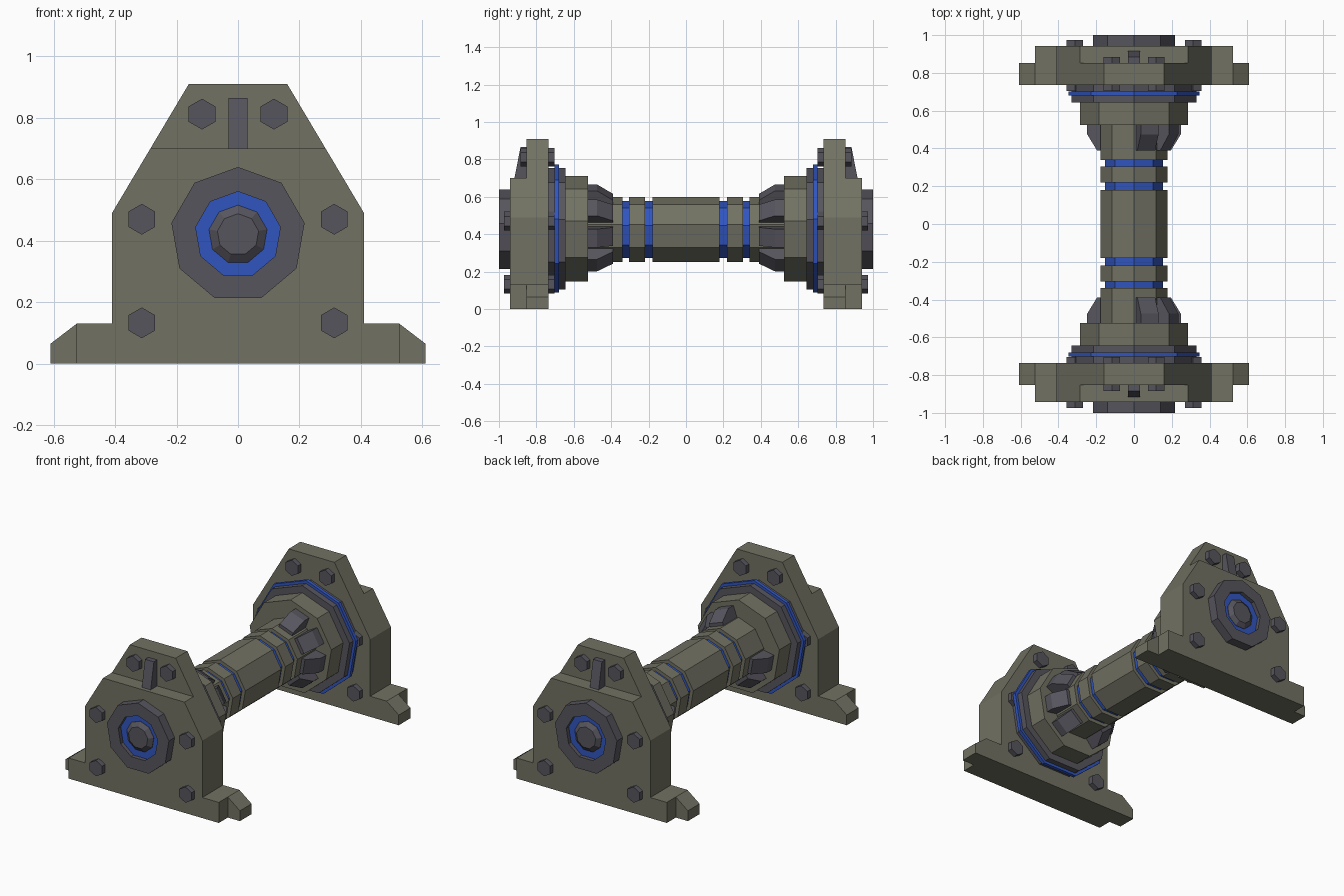
import bpy, bmesh
from math import radians, sin, cos
from mathutils import Matrix

if "Cube" in bpy.data.objects:
    bpy.data.objects.remove(bpy.data.objects["Cube"])

AXIS_Z = 0.42
SIDES = 9


def material(name, rgb):
    m = bpy.data.materials.new(name)
    m.diffuse_color = (*rgb, 1)
    m.use_nodes = True
    m.node_tree.nodes["Principled BSDF"].inputs["Base Color"].default_value = m.diffuse_color
    return m


OLIVE = material("olive_metal", (0.165, 0.165, 0.125))
DARK = material("dark_metal", (0.095, 0.09, 0.11))
BLUE = material("blue_band", (0.03, 0.09, 0.52))


def finish(name, bm, mat, mirror):
    """Turn a bmesh into a flat shaded object, mirrored on the chosen axes."""
    bmesh.ops.recalc_face_normals(bm, faces=bm.faces)
    mesh = bpy.data.meshes.new(name)
    bm.to_mesh(mesh)
    bm.free()
    mesh.materials.append(mat)
    ob = bpy.data.objects.new(name, mesh)
    bpy.context.collection.objects.link(ob)
    if mirror:
        mod = ob.modifiers.new("Mirror", 'MIRROR')
        mod.use_axis = tuple(a in mirror for a in "XYZ")
        mod.use_mirror_merge = False
    return ob


def turned(name, profile, mat, mirror="Y", closed=False):
    """Nine-sided turning about the y axis from (radius, y) points."""
    bm = bmesh.new()
    rings = []
    for r, y in profile:
        angles = [radians(90 + 360 * k / SIDES) for k in range(SIDES)]
        rings.append([bm.verts.new((r * cos(a), y, AXIS_Z + r * sin(a))) for a in angles])
    pairs = list(zip(rings, rings[1:]))
    if closed:
        pairs.append((rings[-1], rings[0]))
    else:
        bm.faces.new(rings[0])
        bm.faces.new(rings[-1])
    for a, b in pairs:
        for k in range(SIDES):
            n = (k + 1) % SIDES
            bm.faces.new((a[k], a[n], b[n], b[k]))
    return finish(name, bm, mat, mirror)


def prism(name, points, depth, mat, mirror="Y", matrix=None):
    """Extrude a 3D outline by the depth vector."""
    bm = bmesh.new()
    face = bm.faces.new([bm.verts.new(p) for p in points])
    new = bmesh.ops.extrude_face_region(bm, geom=[face], use_keep_orig=True)["geom"]
    bmesh.ops.translate(bm, vec=depth, verts=[v for v in new if isinstance(v, bmesh.types.BMVert)])
    if matrix:
        bmesh.ops.transform(bm, matrix=matrix, verts=bm.verts)
    return finish(name, bm, mat, mirror)


# Central shaft with four blue grooves
turned("shaft_middle", [(0.18, -0.18), (0.18, 0.18)], OLIVE, mirror="")
turned("groove_band_inner", [(0.157, 0.17), (0.157, 0.23)], BLUE)
turned("shaft_ring", [(0.18, 0.22), (0.18, 0.305)], OLIVE)
turned("groove_band_outer", [(0.157, 0.295), (0.157, 0.35)], BLUE)
turned("shaft_end", [(0.18, 0.34), (0.18, 0.54)], OLIVE)

# Stepped flange between shaft and bracket
turned("collar", [(0.29, 0.525), (0.29, 0.645)], OLIVE)
turned("flange", [(0.335, 0.643), (0.335, 0.74)], DARK)
turned("flange_band", [(0.353, 0.68), (0.353, 0.702)], BLUE)

# Tapered lugs seated on the flats of the shaft
for i, angle in enumerate((70, 30, -10, -50, -130, -170)):
    side = [(0.39, 0.15), (0.39, 0.19), (0.475, 0.243), (0.535, 0.243), (0.535, 0.15)]
    turn = Matrix.Translation((0, 0, AXIS_Z)) @ Matrix.Rotation(radians(90 - angle), 4, 'Y')
    prism(f"lug_{i + 1}", [(-0.05, y, r) for y, r in side], (0.1, 0, 0), DARK, matrix=turn)

# End brackets: thick lower plate, thin upper plate and foot tips
half = [(0.525, 0), (0.525, 0.13), (0.41, 0.13), (0.41, 0.49), (0.285, 0.70)]
outline = half + [(-x, z) for x, z in reversed(half)]
prism("bracket_lower", [(x, 0.735, z) for x, z in outline], (0, 0.207, 0), OLIVE)
top = [(0.285, 0.70), (0.16, 0.91), (-0.16, 0.91), (-0.285, 0.70)]
prism("bracket_upper", [(x, 0.735, z) for x, z in top], (0, 0.117, 0), OLIVE)
tip = [(0.525, 0), (0.61, 0), (0.61, 0.065), (0.525, 0.13)]
prism("foot_tip", [(x, 0.735, z) for x, z in tip], (0, 0.117, 0), OLIVE, "XY")

# Rib on the upper plate
rib = [(0.85, 0.70), (0.917, 0.70), (0.885, 0.865), (0.85, 0.865)]
prism("bracket_rib", [(-0.031, y, z) for y, z in rib], (0.062, 0, 0), DARK)

# Hex bolts passing through the plates
for name, x, z, end in (("bolt_low", 0.313, 0.133, 0.973),
                        ("bolt_middle", 0.313, 0.47, 0.973),
                        ("bolt_top", 0.117, 0.812, 0.885)):
    hexagon = [(x + 0.05 * sin(radians(60 * k)), 0.703, z + 0.05 * cos(radians(60 * k)))
               for k in range(6)]
    prism(name, hexagon, (0, end - 0.703, 0), DARK, "XY")

# Bearing cap with blue seal and tapered shaft nose
turned("bearing_cap", [(0.22, 0.935), (0.22, 1.0), (0.14, 1.0), (0.14, 0.935)], DARK, closed=True)
turned("bearing_seal", [(0.145, 0.935), (0.145, 0.975)], BLUE)
turned("shaft_nose", [(0.096, 0.95), (0.096, 0.977), (0.068, 0.998)], DARK)
